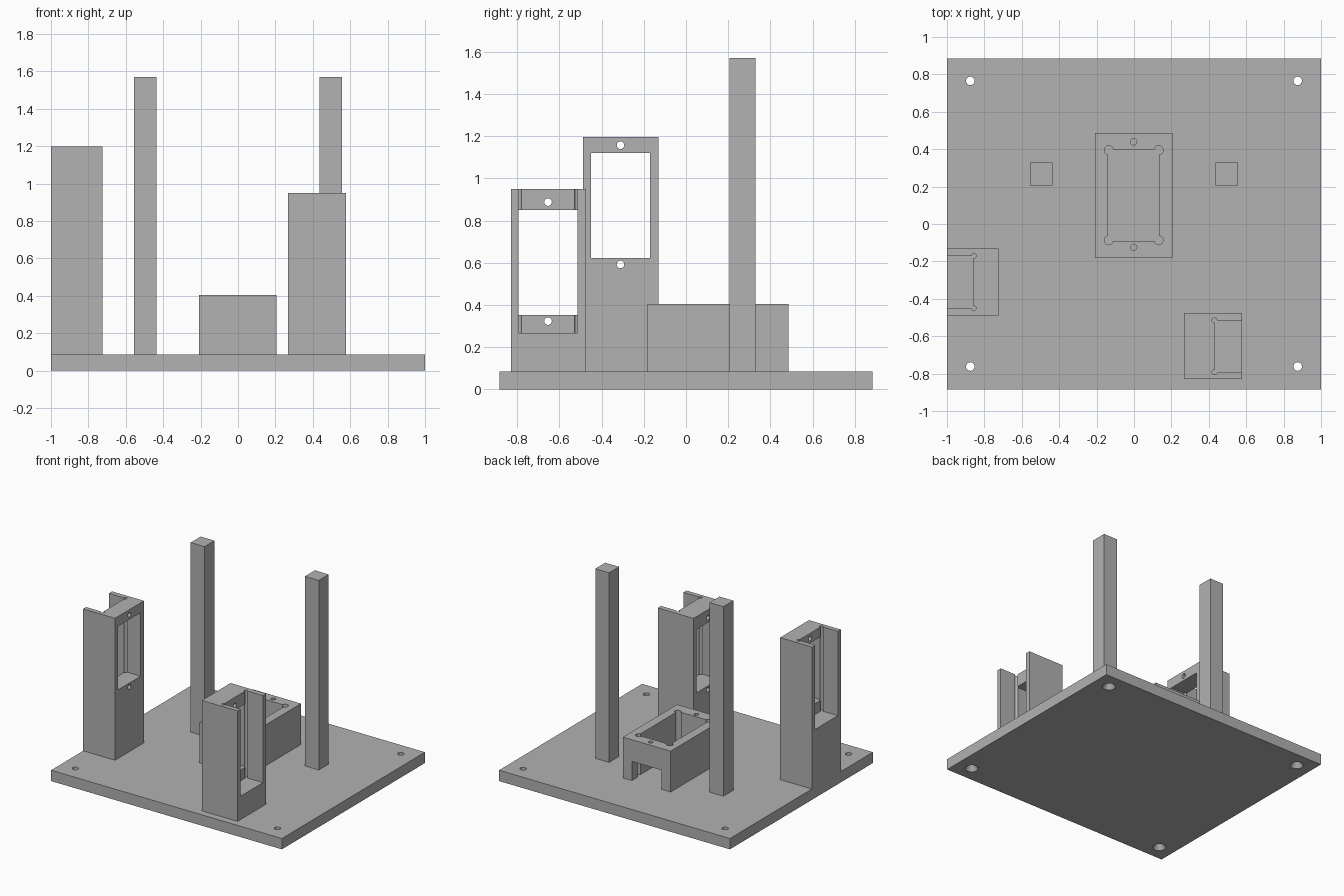
import bpy, bmesh, math
from mathutils import Matrix, Vector

if "Cube" in bpy.data.objects:
    bpy.data.objects.remove(bpy.data.objects["Cube"])

grey = bpy.data.materials.new("plain grey")
grey.diffuse_color = (0.445, 0.445, 0.445, 1)
grey.use_nodes = True
grey.node_tree.nodes["Principled BSDF"].inputs["Base Color"].default_value = grey.diffuse_color

BASE_TOP = 0.085


def finish(name, bm):
    mesh = bpy.data.meshes.new(name)
    bm.to_mesh(mesh)
    bm.free()
    mesh.materials.append(grey)
    obj = bpy.data.objects.new(name, mesh)
    bpy.context.collection.objects.link(obj)
    return obj


def box(name, x, y, z):
    """Box from (min, max) pairs."""
    bm = bmesh.new()
    bmesh.ops.create_cube(bm, size=1)
    for v in bm.verts:
        v.co = Vector([(a + b) / 2 + c * (b - a) for (a, b), c in zip((x, y, z), v.co)])
    return finish(name, bm)


def rod(name, centre, r1, r2, length, axis="Z"):
    """Cylinder or cone along z or x; r1 is at the low end."""
    bm = bmesh.new()
    bmesh.ops.create_cone(bm, cap_ends=True, segments=24, radius1=r1, radius2=r2, depth=length)
    turn = Matrix.Rotation(math.pi / 2, 4, "Y") if axis == "X" else Matrix()
    bmesh.ops.transform(bm, matrix=Matrix.Translation(centre) @ turn, verts=bm.verts)
    return finish(name, bm)


def cut(target, cutter):
    """Subtract a cutter, apply the result and remove the cutter."""
    cutter.hide_render = True
    mod = target.modifiers.new("cut", "BOOLEAN")
    mod.operation = "DIFFERENCE"
    mod.solver = "EXACT"
    mod.object = cutter
    bpy.context.view_layer.objects.active = target
    bpy.ops.object.modifier_apply(modifier=mod.name)
    bpy.data.objects.remove(cutter)


# Base plate with four countersunk screw holes
base = box("base_plate", (-1, 1), (-0.885, 0.885), (0, BASE_TOP))
for x in (-0.875, 0.875):
    for y in (-0.762, 0.765):
        cut(base, rod("hole", (x, y, 0.04), 0.023, 0.023, 0.2))
        cut(base, rod("countersink", (x, y, 0.015), 0.054, 0.023, 0.05))

# Two square posts
for side, x in (("left", -0.495), ("right", 0.495)):
    box(side + "_post", (x - 0.06, x + 0.06), (0.207, 0.33), (BASE_TOP, 1.57))

# Central holder: pocket with rounded corner reliefs, cable notch at the back
holder = box("centre_holder", (-0.208, 0.205), (-0.182, 0.487), (BASE_TOP, 0.405))
cut(holder, box("pocket", (-0.138, 0.135), (-0.09, 0.398), (0, 0.6)))
for x in (-0.135, 0.132):
    for y in (-0.087, 0.395):
        cut(holder, rod("relief", (x, y, 0.3), 0.024, 0.024, 0.6))
cut(holder, box("notch", (-0.13, 0.127), (0.3, 0.6), (0, 0.235)))
for y in (-0.125, 0.44):
    cut(holder, rod("screw", (-0.002, y, 0.4), 0.017, 0.017, 0.3))


def tower(name, x, y, top, web, side, window, floor):
    """Upright mount: channel open at the top and on one side, window through the web."""
    obj = box(name, x, y, (BASE_TOP, top))
    outer = x[1] + 0.2 if side > 0 else x[0] - 0.2
    inner_y = (y[0] + 0.037, y[1] - 0.04)
    cut(obj, box("channel", sorted((web, outer)), inner_y, (floor, top + 0.2)))
    for yy in inner_y:
        cut(obj, rod("relief", (web, yy, (floor + top + 0.2) / 2), 0.013, 0.013, top + 0.2 - floor))
    cut(obj, box("window", (x[0] - 0.2, x[1] + 0.2), inner_y, window))
    mid = sum(inner_y) / 2
    for z in (window[0] - 0.03, window[1] + 0.037):
        cut(obj, rod("screw", (sum(x) / 2, mid, z), 0.018, 0.018, 1, "X"))


tower("left_tower", (-1, -0.724), (-0.488, -0.13), 1.197, -0.857, -1, (0.622, 1.12), 0.537)
tower("right_tower", (0.268, 0.577), (-0.83, -0.475), 0.95, 0.43, 1, (0.353, 0.85), 0.268)
